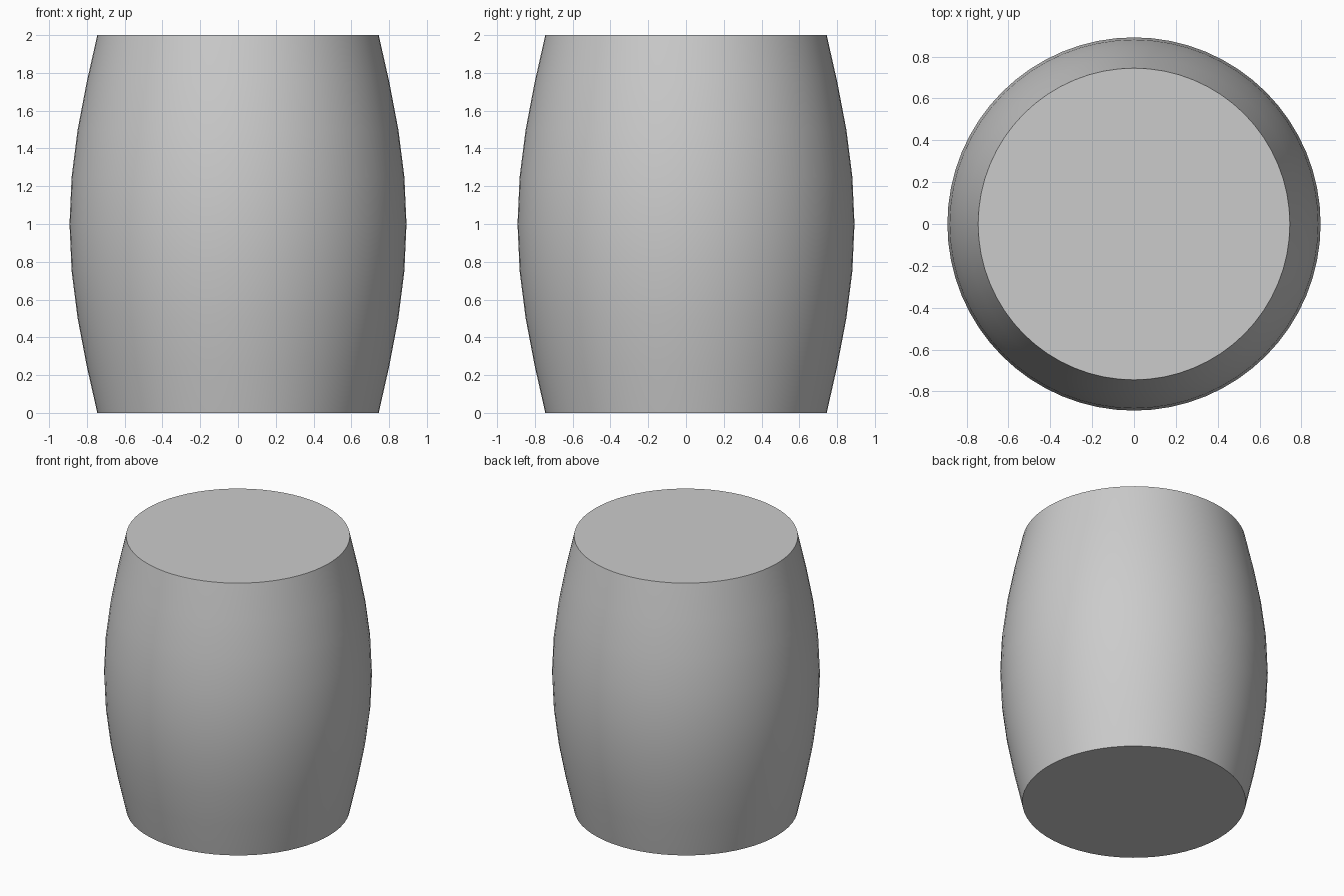
import bpy, bmesh, math

if "Cube" in bpy.data.objects:
    bpy.data.objects.remove(bpy.data.objects["Cube"])

SIDES, STEPS = 64, 8
END_R, BULGE, HEIGHT = 0.745, 0.147, 2.0

# Barrel body: rings following a sine bulge, closed by flat ends
bm = bmesh.new()
rings = []
for i in range(STEPS + 1):
    t = i / STEPS
    r = END_R + BULGE * math.sin(math.pi * t)
    rings.append([bm.verts.new((r * math.cos(a), r * math.sin(a), HEIGHT * t))
                  for a in (2 * math.pi * k / SIDES for k in range(SIDES))])
for low, high in zip(rings, rings[1:]):
    for k in range(SIDES):
        n = (k + 1) % SIDES
        bm.faces.new((low[k], low[n], high[n], high[k]))
bm.faces.new(rings[0][::-1])
bm.faces.new(rings[-1])

mesh = bpy.data.meshes.new("barrel_body")
bm.to_mesh(mesh)
bm.free()
barrel = bpy.data.objects.new("barrel_body", mesh)
bpy.context.collection.objects.link(barrel)

# Smooth sides, sharp rims
bpy.context.view_layer.objects.active = barrel
barrel.select_set(True)
bpy.ops.object.shade_smooth_by_angle(angle=math.radians(30))
